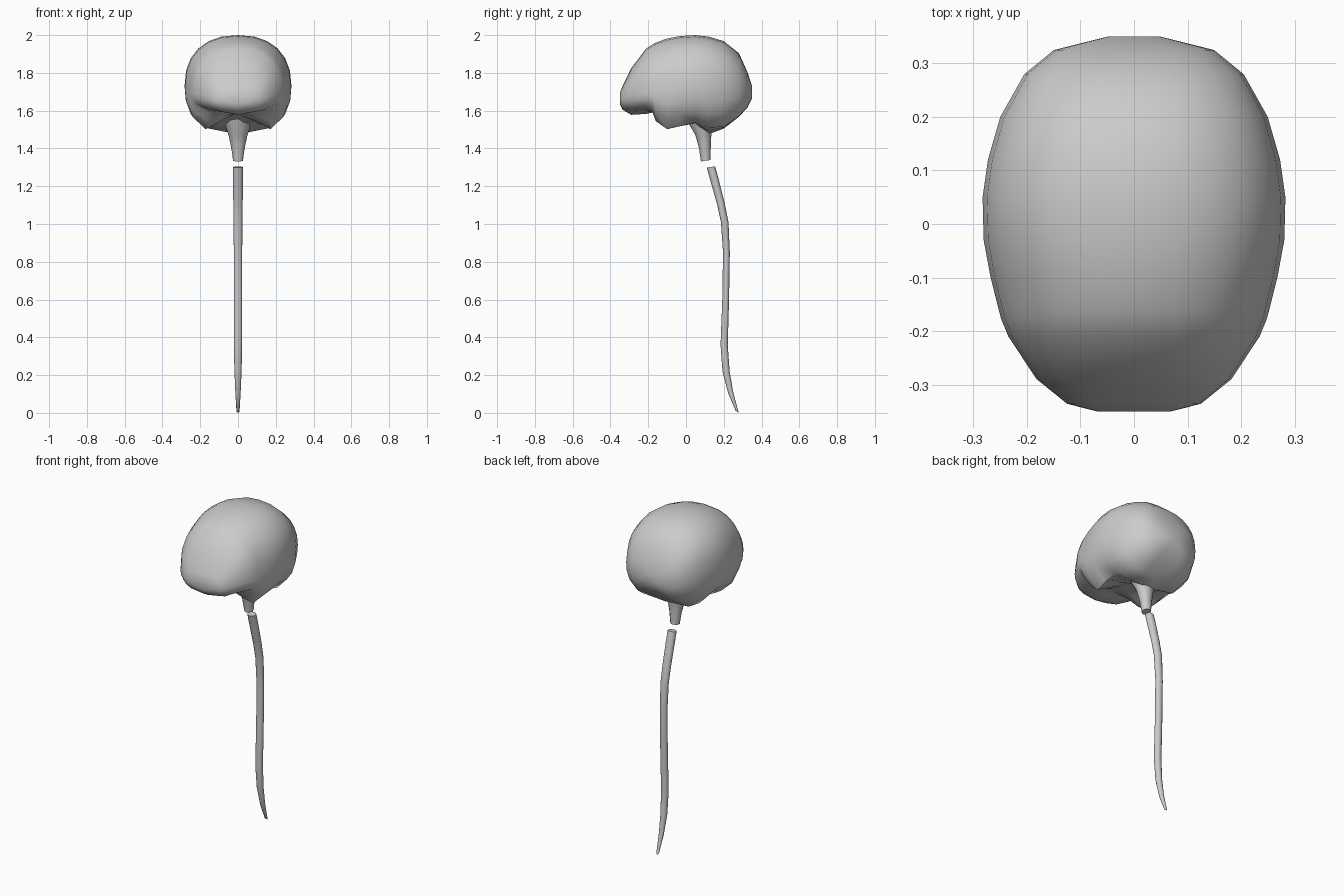
import bpy, bmesh, math


def loft(name, rings):
    """Skin a list of equal-length point rings and close both ends."""
    bm = bmesh.new()
    loops = [[bm.verts.new(p) for p in ring] for ring in rings]
    n = len(loops[0])
    for a, b in zip(loops, loops[1:]):
        for i in range(n):
            j = (i + 1) % n
            bm.faces.new((a[i], a[j], b[j], b[i]))
    for ring in (loops[0], loops[-1]):
        bm.faces.new(ring)
    bmesh.ops.recalc_face_normals(bm, faces=bm.faces[:])
    mesh = bpy.data.meshes.new(name)
    bm.to_mesh(mesh)
    bm.free()
    ob = bpy.data.objects.new(name, mesh)
    bpy.context.collection.objects.link(ob)
    bpy.ops.object.select_all(action='DESELECT')
    ob.select_set(True)
    bpy.context.view_layer.objects.active = ob
    bpy.ops.object.shade_smooth_by_angle(angle=math.radians(50))
    return ob


def brain_ring(y, w, top, wide, lobe, mid):
    """Rounded upper half, two lobes below with a middle channel."""
    half = [(0, top)]
    for k in range(1, 7):
        a = k * math.pi / 12
        half.append((w * math.sin(a) ** 0.87,
                     wide + (top - wide) * max(0, math.cos(a)) ** 0.87))
    d = wide - lobe
    half += [(0.98 * w, wide - 0.35 * d), (0.89 * w, wide - 0.68 * d),
             (0.64 * w, lobe), (0.33 * w, lobe * 0.5 + mid * 0.5), (0, mid)]
    pts = half + [(-x, z) for x, z in reversed(half[1:-1])]
    return [(x, y, z) for x, z in pts]


def oval(y, z, rx, ry, tilt=0.0, n=12):
    """Oval cross-section for the stem and cord, tilted along y."""
    return [(rx * math.cos(a), y + ry * math.sin(a), z + tilt * ry * math.sin(a))
            for a in (2 * math.pi * i / n for i in range(n))]


# Brain: stations front to back (y, half width, top, widest z, lobe bottom, middle bottom)
stations = [
    (-0.350, 0.070, 1.695, 1.665, 1.640, 1.635),
    (-0.336, 0.125, 1.730, 1.665, 1.615, 1.605),
    (-0.290, 0.182, 1.825, 1.680, 1.600, 1.578),
    (-0.210, 0.235, 1.930, 1.690, 1.605, 1.583),
    (-0.178, 0.248, 1.950, 1.690, 1.595, 1.590),
    (-0.160, 0.253, 1.960, 1.690, 1.545, 1.595),
    (-0.100, 0.268, 1.982, 1.700, 1.502, 1.590),
    (-0.030, 0.281, 1.995, 1.720, 1.518, 1.580),
    (0.050, 0.283, 2.000, 1.730, 1.535, 1.530),
    (0.120, 0.273, 1.992, 1.730, 1.510, 1.475),
    (0.200, 0.250, 1.968, 1.730, 1.515, 1.505),
    (0.280, 0.205, 1.905, 1.720, 1.570, 1.567),
    (0.325, 0.150, 1.805, 1.710, 1.620, 1.615),
    (0.350, 0.050, 1.730, 1.700, 1.668, 1.665),
]
loft("brain", [brain_ring(*s) for s in stations])

# Brain stem: flares up into the underside
loft("brain_stem", [oval(*s) for s in [
    (0.105, 1.335, 0.026, 0.026, 0.15), (0.100, 1.400, 0.035, 0.031),
    (0.092, 1.470, 0.050, 0.042), (0.080, 1.530, 0.070, 0.065),
    (0.080, 1.600, 0.085, 0.085)]])

# Spinal cord: gently curved, tapering tail
loft("spinal_cord", [oval(*s) for s in [
    (0.132, 1.302, 0.026, 0.022, 0.15), (0.152, 1.230, 0.026, 0.022, 0.2),
    (0.184, 1.110, 0.025, 0.020, 0.2), (0.205, 1.010, 0.024, 0.020),
    (0.214, 0.850, 0.022, 0.018), (0.210, 0.600, 0.022, 0.018),
    (0.202, 0.360, 0.022, 0.019), (0.212, 0.220, 0.019, 0.019),
    (0.237, 0.105, 0.014, 0.014), (0.271, 0.006, 0.008, 0.008, -0.6)]])
